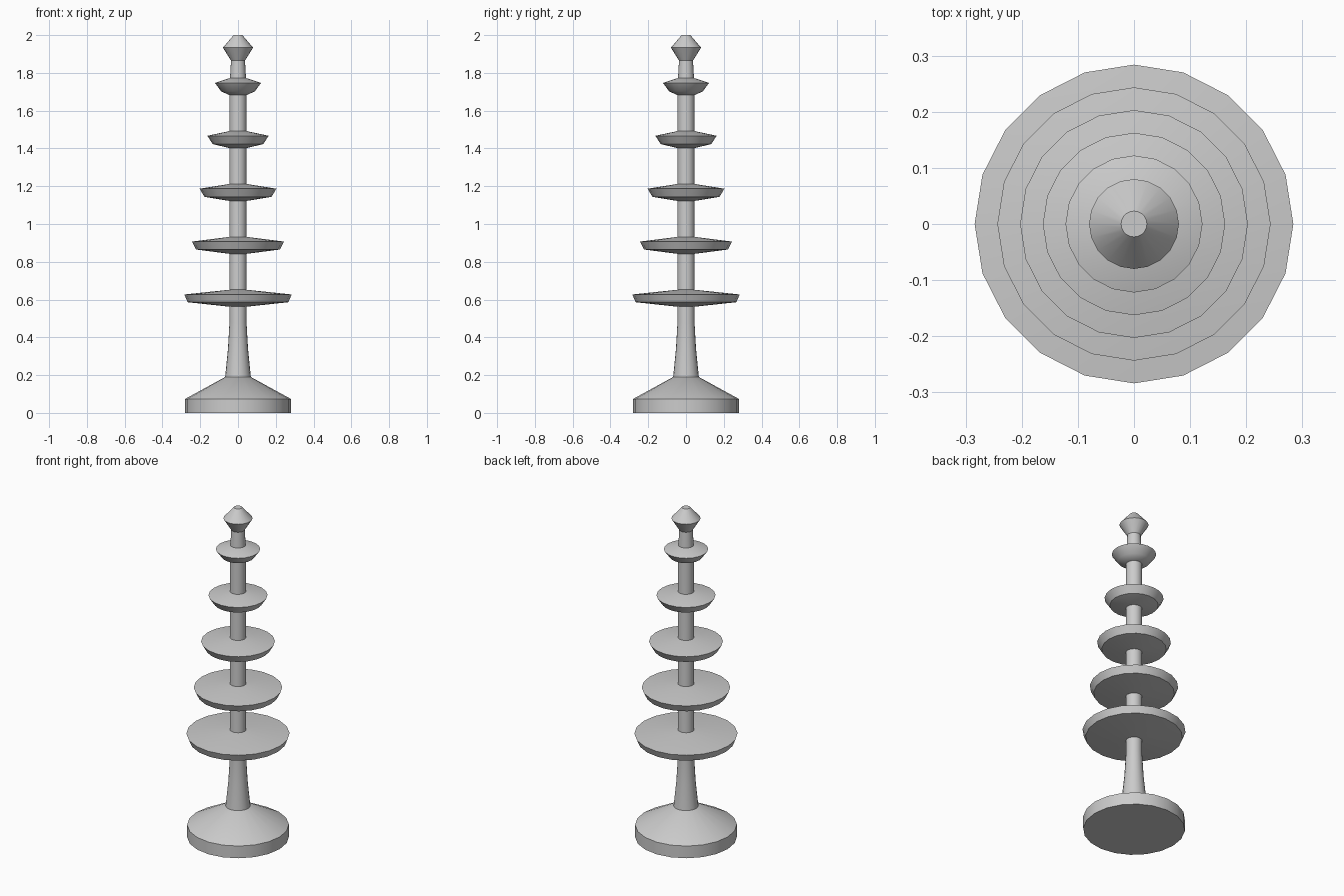
import bpy
import math

if "Cube" in bpy.data.objects:
    bpy.data.objects.remove(bpy.data.objects["Cube"], do_unlink=True)

SIDES = 20

stone = bpy.data.materials.new("pale grey stone")
stone.use_nodes = True
colour = (0.6, 0.6, 0.6, 1.0)
stone.diffuse_color = colour
stone.node_tree.nodes["Principled BSDF"].inputs["Base Color"].default_value = colour


def lathe(name, profile):
    """Revolve (radius, height) pairs, bottom to top, into a capped solid."""
    verts, faces = [], []
    for r, z in profile:
        for i in range(SIDES):
            a = math.tau * i / SIDES
            verts.append((r * math.cos(a), r * math.sin(a), z))
    for k in range(len(profile) - 1):
        for i in range(SIDES):
            j = (i + 1) % SIDES
            low, high = k * SIDES, (k + 1) * SIDES
            faces.append((low + i, low + j, high + j, high + i))
    top = (len(profile) - 1) * SIDES
    faces.append(tuple(reversed(range(SIDES))))
    faces.append(tuple(range(top, top + SIDES)))

    mesh = bpy.data.meshes.new(name)
    mesh.from_pydata(verts, [], faces)
    mesh.materials.append(stone)
    obj = bpy.data.objects.new(name, mesh)
    bpy.context.collection.objects.link(obj)
    bpy.ops.object.select_all(action="DESELECT")
    obj.select_set(True)
    bpy.context.view_layer.objects.active = obj
    bpy.ops.object.shade_smooth_by_angle(angle=math.radians(30))
    return obj


# Plinth with a sloping top
lathe("base", [(0.28, 0), (0.28, 0.074), (0.068, 0.19)])

# Tapering foot and straight shaft
lathe("shaft", [(0.068, 0.19), (0.053, 0.34), (0.045, 0.48), (0.045, 1.77)])

# Tiers of shrinking rings, each with a slanted rim
for n in range(5):
    rim = 0.284 - 0.0405 * n
    z = 0.627 + 0.28 * n
    lathe(f"ring_{n + 1}", [
        (0.045, z - 0.065),
        (rim - 0.017 - 0.004 * n, z - 0.041 - 0.001 * n),
        (rim, z),
        (0.045, z + 0.025),
    ])

# Pinched neck and pointed cap
lathe("finial", [(0.043, 1.76), (0.037, 1.865), (0.08, 1.934), (0.023, 2.0)])
